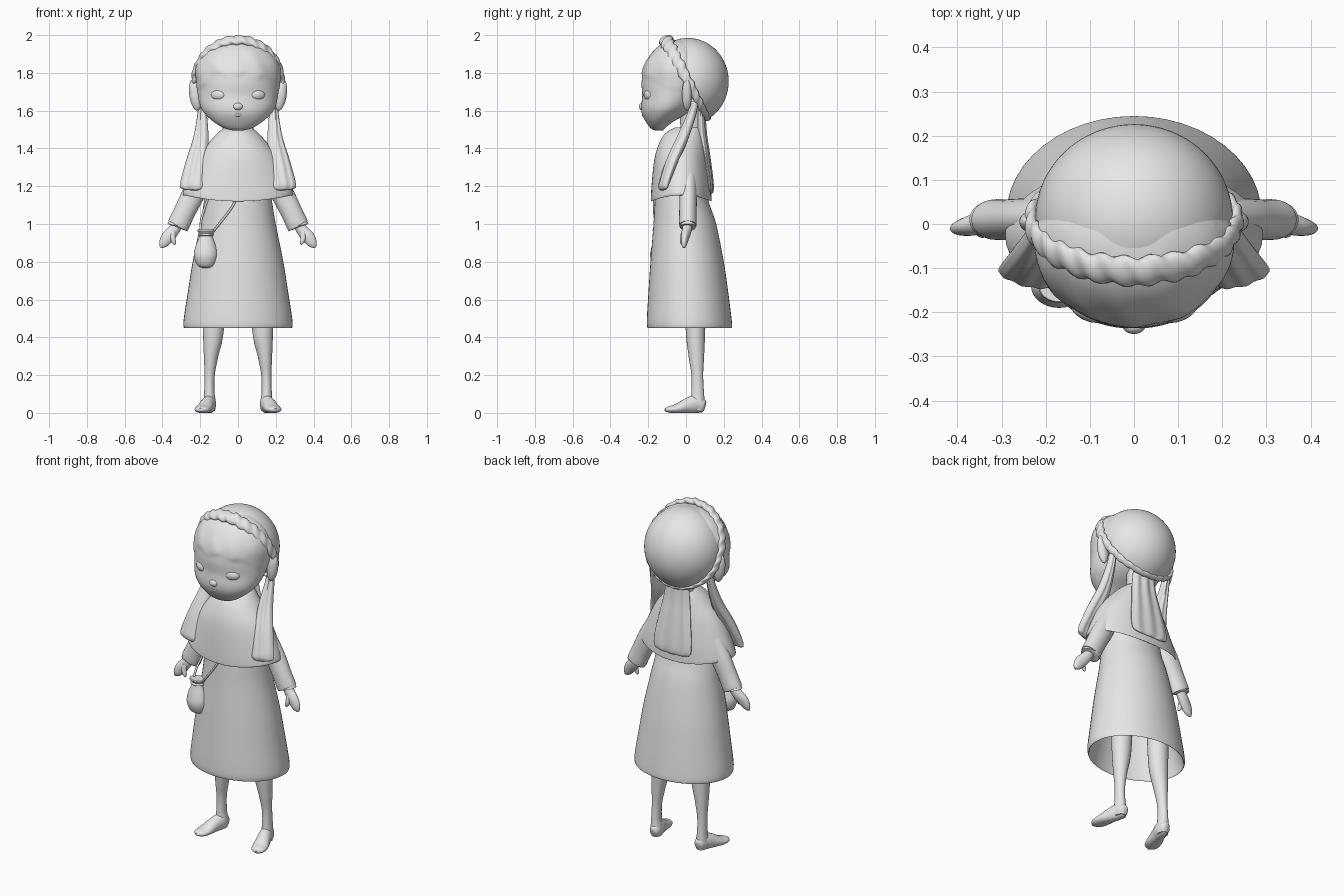
import bpy
import bmesh
from math import sin, cos, pi, radians
from mathutils import Vector, Matrix

if "Cube" in bpy.data.objects:
    bpy.data.objects.remove(bpy.data.objects["Cube"], do_unlink=True)

clay = bpy.data.materials.new("clay_grey")
clay.use_nodes = True
GREY = (0.8, 0.8, 0.8, 1)
clay.diffuse_color = GREY
clay.node_tree.nodes["Principled BSDF"].inputs["Base Color"].default_value = GREY


def finish(name, bm, mirror=1, sharp=50):
    """Turn a bmesh into a smooth shaded object."""
    for v in bm.verts:
        v.co.x *= mirror
    bmesh.ops.recalc_face_normals(bm, faces=bm.faces)
    mesh = bpy.data.meshes.new(name)
    bm.to_mesh(mesh)
    bm.free()
    mesh.materials.append(clay)
    for p in mesh.polygons:
        p.use_smooth = True
    mesh.set_sharp_from_angle(angle=radians(sharp))
    obj = bpy.data.objects.new(name, mesh)
    bpy.context.collection.objects.link(obj)
    return obj


def smooth_rows(rows, steps):
    """Catmull-Rom interpolation of equal-length tuples."""
    out = []
    for i in range(len(rows) - 1):
        p0, p1 = rows[max(i - 1, 0)], rows[i]
        p2, p3 = rows[i + 1], rows[min(i + 2, len(rows) - 1)]
        for s in range(steps):
            t = s / steps
            out.append([b + 0.5 * t * (c - a + t * (2 * a - 5 * b + 4 * c - d + t * (3 * (b - c) + d - a)))
                        for a, b, c, d in zip(p0, p1, p2, p3)])
    out.append(list(rows[-1]))
    return out


def skin(name, rings, closed=False, mirror=1, shape=None):
    """Bridge rings of points; shape adjusts every point."""
    bm = bmesh.new()
    loops = [[bm.verts.new(shape(p) if shape else p) for p in r] for r in rings]
    n = len(loops[0])
    pairs = list(zip(loops, loops[1:]))
    if closed:
        pairs.append((loops[-1], loops[0]))
    else:
        bm.faces.new(loops[0])
        bm.faces.new(loops[-1])
    for a, b in pairs:
        for i in range(n):
            j = (i + 1) % n
            bm.faces.new((a[i], a[j], b[j], b[i]))
    return finish(name, bm, mirror)


def loft(name, rows, cx=0, sides=48, steps=4, shape=None):
    """Stack of level ovals given as (z, front y, back y, half width)."""
    rings = []
    for z, front, back, rx in smooth_rows(rows, steps):
        cy, ry = (front + back) / 2, (back - front) / 2
        rings.append([Vector((cx + rx * cos(a), cy + ry * sin(a), z))
                      for a in (2 * pi * i / sides for i in range(sides))])
    return skin(name, rings, shape=shape)


def limb(name, rows, ref=(0, 1, 0), sides=24, steps=5, mirror=1, ripple=0, shape=None):
    """Oval tube along a path of (x, y, z, half width, half depth)."""
    rows = smooth_rows(rows, steps)
    pts = [Vector(r[:3]) for r in rows]
    rings = []
    for i, r in enumerate(rows):
        t = (pts[min(i + 1, len(pts) - 1)] - pts[max(i - 1, 0)]).normalized()
        a = Vector(ref).cross(t).normalized()
        b = t.cross(a)
        ring = []
        for k in range(sides):
            ang = 2 * pi * k / sides
            ring.append(pts[i] + a * r[3] * cos(ang) + b * r[4] * sin(ang) * (1 + ripple * cos(8 * ang)))
        rings.append(ring)
    return skin(name, rings, mirror=mirror, shape=shape)


def ball(name, centre, radii, turn=0, axis='Z', mirror=1):
    bm = bmesh.new()
    bmesh.ops.create_uvsphere(bm, u_segments=32, v_segments=20, radius=1, matrix=Matrix.Translation(centre)
                              @ Matrix.Rotation(radians(turn), 4, axis) @ Matrix.Diagonal((*radii, 1)))
    return finish(name, bm, mirror)


# Dress with an open, hollow hem
loft("dress", [(.75, -.15, .17, .2), (.5, -.19, .225, .27), (.455, -.198, .236, .28), (.455, -.205, .244, .288),
               (.5, -.207, .241, .287), (.65, -.198, .222, .264), (.8, -.188, .2, .24), (1, -.172, .16, .2),
               (1.12, -.164, .12, .18), (1.25, -.15, .1, .16), (1.4, -.1, .08, .1)])


# Shoulder cape, hem lifted at the sides
def lift(p):
    p.z += .035 * (p.x / .3) ** 2
    return p


loft("cape", [(1.2, -.165, .115, .24), (1.135, -.178, .128, .28), (1.12, -.185, .135, .288), (1.14, -.186, .135, .29),
              (1.22, -.181, .13, .262), (1.34, -.168, .115, .21), (1.42, -.145, .105, .155),
              (1.48, -.11, .095, .105), (1.51, -.06, .085, .07)], shape=lift)
loft("neck", [(1.42, -.04, .09, .065), (1.52, -.03, .085, .058), (1.63, -.04, .09, .06)])


# Head with a raised, rippled fringe
def fringe(p):
    line = 1.775 - .9 * max(0, abs(p.x) - .13) + .012 * sin(45 * p.x)
    k = min(max((p.z - line) / .025, 0), 1)
    fade = min(max((1.95 - p.z) / .1, 0), 1)
    if p.y < 0:
        out = Vector((p.x, p.y + .02, 0)).normalized()
        p += out * k * fade * (.005 + .0025 * sin(60 * p.x + 25 * p.z))
    return p


loft("head", [(1.495, -.165, -.12, .025), (1.508, -.188, -.11, .075), (1.54, -.212, -.07, .128),
              (1.58, -.232, 0, .172), (1.62, -.237, .05, .198), (1.68, -.232, .1, .212), (1.75, -.235, .15, .218),
              (1.82, -.223, .15, .218), (1.88, -.196, .12, .197), (1.93, -.158, .08, .155),
              (1.965, -.105, .04, .09), (1.975, -.05, 0, .03)], sides=96, steps=6, shape=fringe)
ball("nose", (0, -.231, 1.622), (.026, .018, .02))
ball("lips", (0, -.224, 1.578), (.03, .01, .009))

# Rounded hair behind the band
CENTRE = Vector((0, .01, 1.755))
UP = Vector((0, -.47, .883))
BACK = Vector((0, .883, .47))
bm = bmesh.new()
bmesh.ops.create_uvsphere(bm, u_segments=64, v_segments=40, radius=1,
                          matrix=Matrix.Translation(CENTRE) @ Matrix.Diagonal((.224, .216, .23, 1)))
bmesh.ops.bisect_plane(bm, geom=bm.verts[:] + bm.edges[:] + bm.faces[:],
                       plane_co=CENTRE, plane_no=BACK, clear_inner=True)
bmesh.ops.holes_fill(bm, edges=[e for e in bm.edges if e.is_boundary])
finish("back_hair_cap", bm)

# Braided hair band
rings = []
for i in range(240):
    t = 2 * pi * i / 240
    size = .72 + .28 * cos(t)
    mid = CENTRE + Vector((.232 * sin(t), 0, 0)) + UP * (.237 + .011 * cos(t)) * cos(t)
    out = (Vector((sin(t), 0, 0)) + UP * cos(t)).normalized()
    ring = []
    for k in range(20):
        a = 2 * pi * k / 20
        bump = 1 + .13 * sin(26 * t + 2 * a) + .05 * sin(13 * t - a)
        ring.append(mid + out * .021 * size * bump * cos(a) + BACK * .035 * size * bump * sin(a))
    rings.append(ring)
skin("braided_band", rings, closed=True)

# Hair falling down the back
limb("back_hair", [(0, .08, 1.6, .07, .02), (0, .085, 1.48, .085, .022), (0, .105, 1.36, .105, .02),
                   (0, .122, 1.25, .122, .018), (0, .13, 1.18, .118, .015), (0, .128, 1.165, .07, .008)],
     sides=64, ripple=.18)

for side, label in ((1, "left"), (-1, "right")):
    # Face details
    ball(label + "_eye", (.105, -.2, 1.683), (.04, .019, .027), 24, mirror=side)
    ball(label + "_ear", (.226, .005, 1.685), (.032, .026, .085), 8, 'Y', mirror=side)
    # Front hair lock widening toward its end
    limb(label + "_hair_lock", [(.19, .05, 1.66, .02, .018), (.19, .03, 1.58, .026, .022),
                                (.197, -.02, 1.45, .042, .028), (.222, -.075, 1.33, .055, .028),
                                (.245, -.115, 1.22, .062, .022), (.248, -.123, 1.19, .058, .016),
                                (.249, -.125, 1.18, .035, .008)],
         ref=(-.3, 1, 0), sides=40, mirror=side, ripple=.12)
    # Sleeve, hand and thumb
    limb(label + "_sleeve", [(.17, .01, 1.28, .055, .045), (.235, .012, 1.16, .06, .046),
                             (.285, .01, 1.06, .057, .046), (.313, .01, 1.0, .058, .046),
                             (.318, .01, .99, .054, .042), (.31, .01, 1.005, .035, .03)], mirror=side)
    limb(label + "_hand", [(.31, .01, 1.01, .026, .025), (.342, .004, .965, .031, .025),
                           (.372, -.005, .93, .034, .022), (.396, -.01, .895, .024, .015),
                           (.409, -.011, .875, .006, .005)], mirror=side)
    limb(label + "_thumb", [(.345, -.01, .96, .016, .015), (.345, -.018, .925, .014, .013),
                            (.337, -.02, .9, .01, .01), (.333, -.02, .89, .003, .003)], mirror=side)
    # Leg and bare foot
    limb(label + "_leg", [(.125, .05, .8, .065, .06), (.13, .05, .45, .056, .052), (.143, .055, .3, .038, .041),
                          (.15, .06, .2, .027, .031), (.152, .062, .11, .027, .033), (.15, .062, .05, .033, .038),
                          (.15, .062, .01, .028, .034)], mirror=side)

    def sole(p):
        p.z = max(p.z, 0)
        return p

    limb(label + "_foot", [(.148, .102, .035, .012, .02), (.148, .09, .038, .028, .036), (.152, .05, .045, .036, .047),
                           (.165, .01, .038, .038, .042), (.183, -.05, .022, .044, .025),
                           (.194, -.09, .018, .036, .017), (.199, -.11, .016, .012, .008)],
         ref=(0, 0, 1), mirror=side, shape=sole)

# Pouch hanging on a cord
loft("pouch", [(.768, -.155, -.125, .02), (.782, -.175, -.105, .046), (.83, -.19, -.09, .063),
               (.88, -.182, -.098, .056), (.93, -.168, -.112, .036), (.95, -.166, -.114, .034),
               (.965, -.178, -.104, .046), (.972, -.176, -.106, .044)], cx=-.17, sides=32)
loft("pouch_tie", [(.937, -.165, -.115, .03), (.94, -.173, -.107, .04),
                   (.948, -.173, -.107, .04), (.951, -.165, -.115, .03)], cx=-.17, sides=32)
R = .006
limb("outer_cord", [(-.2, -.14, .955, R, R), (-.195, -.11, 1.02, R, R), (-.175, -.085, 1.09, R, R),
                    (-.15, -.09, 1.16, R, R)], sides=10)
limb("inner_cord", [(-.135, -.145, .955, R, R), (-.1, -.16, 1.0, R, R), (-.06, -.167, 1.05, R, R),
                    (-.025, -.17, 1.1, R, R), (-.01, -.165, 1.14, R, R)], sides=10)
